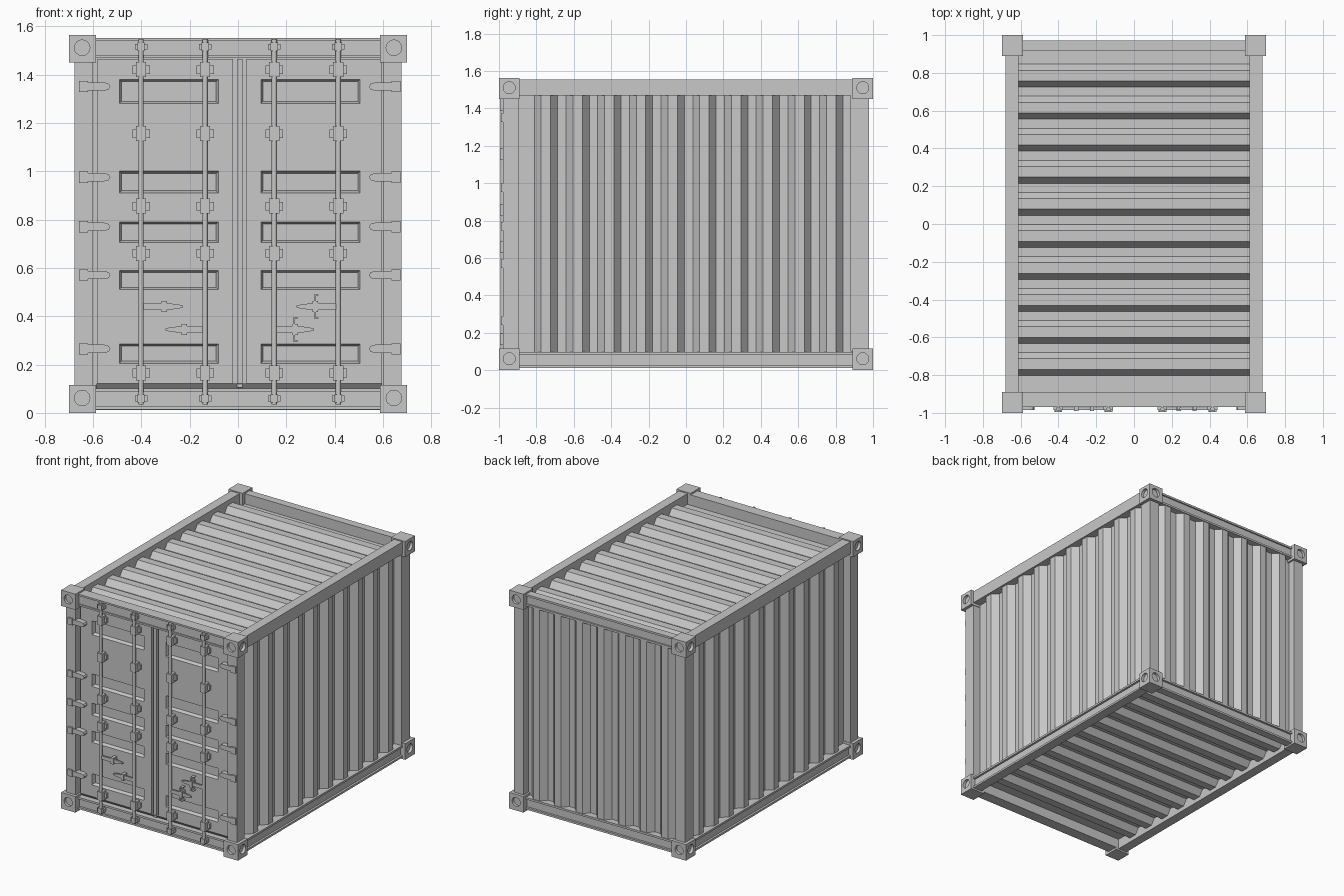
import bpy, bmesh, math
from mathutils import Matrix, Vector

cube = bpy.data.objects.get("Cube")
if cube:
    bpy.data.objects.remove(cube, do_unlink=True)

# One painted-steel colour for everything
GREY = (0.58, 0.58, 0.58, 1)
steel = bpy.data.materials.new("grey_steel")
steel.use_nodes = True
steel.diffuse_color = GREY
steel.node_tree.nodes["Principled BSDF"].inputs["Base Color"].default_value = GREY


def finish(name, bm, recalc=True):
    if recalc:
        bmesh.ops.recalc_face_normals(bm, faces=bm.faces[:])
    mesh = bpy.data.meshes.new(name)
    bm.to_mesh(mesh)
    bm.free()
    mesh.materials.append(steel)
    obj = bpy.data.objects.new(name, mesh)
    bpy.context.collection.objects.link(obj)
    return obj


def add_box(bm, x, y, z):
    """Box from (low, high) pairs; a pair may be given in either order."""
    pairs = [sorted(p) for p in (x, y, z)]
    mid = Vector([(a + b) / 2 for a, b in pairs])
    size = [b - a for a, b in pairs]
    bmesh.ops.create_cube(bm, size=1, matrix=Matrix.Translation(mid) @ Matrix.Diagonal((*size, 1)))


def box(name, x, y, z):
    bm = bmesh.new()
    add_box(bm, x, y, z)
    return finish(name, bm)


def add_cylinder(bm, centre, radius, length, axis, sides=24):
    turn = {"x": Matrix.Rotation(math.pi / 2, 4, "Y"),
            "y": Matrix.Rotation(math.pi / 2, 4, "X"),
            "z": Matrix.Identity(4)}[axis]
    bmesh.ops.create_cone(bm, cap_ends=True, segments=sides, radius1=radius, radius2=radius,
                          depth=length, matrix=Matrix.Translation(centre) @ turn)


def prism(name, profile, place, a, b):
    """Extrude a closed 2D profile from a to b; place maps (u, v, t) to a point."""
    bm = bmesh.new()
    ends = [[bm.verts.new(place(u, v, t)) for u, v in profile] for t in (a, b)]
    n = len(profile)
    bm.faces.new(ends[0])
    bm.faces.new(ends[1])
    for i in range(n):
        j = (i + 1) % n
        bm.faces.new((ends[0][i], ends[0][j], ends[1][j], ends[1][i]))
    return finish(name, bm)


def corrugated(name, first, last, start, count, slope, flat, low, high, place, a, b):
    """Thin sheet with trapezoid ridges, swept straight from a to b."""
    period = 0.1695
    pts = [(first, low)]
    for k in range(count):
        t = start + k * period
        pts += [(t, low), (t + slope, high), (t + slope + flat, high), (t + 2 * slope + flat, low)]
    pts.append((last, low))
    bm = bmesh.new()
    rows = [[bm.verts.new(place(t, h, e)) for t, h in pts] for e in (a, b)]
    for i in range(len(pts) - 1):
        bm.faces.new((rows[0][i], rows[0][i + 1], rows[1][i + 1], rows[1][i]))
    obj = finish(name, bm)
    mod = obj.modifiers.new("thickness", "SOLIDIFY")
    mod.thickness = 0.006
    mod.offset = 0
    return obj


def channel(back, out, web, z0, z1, t):
    """C-shaped rail section that opens outward."""
    return [(back, z0), (out, z0), (out, z0 + t), (web, z0 + t),
            (web, z1 - t), (out, z1 - t), (out, z1), (back, z1)]


SIDES = (("right", -1), ("left", 1))

# Corner castings with round lifting holes in their outer faces
bm, holes = bmesh.new(), bmesh.new()
for sx in (-1, 1):
    for sy in (-1, 1):
        for z0, z1 in ((0, 0.115), (1.45, 1.563)):
            add_box(bm, (sx * 0.587, sx * 0.70), (sy * 0.89, sy), (z0, z1))
            zc = (z0 + z1) / 2 + 0.004
            add_cylinder(holes, (sx * 0.70, sy * 0.945, zc), 0.032, 0.04, "x")
            add_cylinder(holes, (sx * 0.645, sy, zc), 0.032, 0.04, "y")
castings = finish("corner_castings", bm)
cutter = finish("casting_hole_cutter", holes)
cutter.hide_render = True
cut = castings.modifiers.new("holes", "BOOLEAN")
cut.operation = "DIFFERENCE"
cut.solver = "EXACT"
cut.object = cutter
bpy.context.view_layer.update()
cut_mesh = bpy.data.meshes.new_from_object(castings.evaluated_get(bpy.context.evaluated_depsgraph_get()))
castings.modifiers.clear()
castings.data = cut_mesh
bpy.data.objects.remove(cutter, do_unlink=True)

# Posts, side rails and corrugated side walls
for side, s in SIDES:
    box(side + "_front_post", (s * 0.60, s * 0.677), (-0.978, -0.893), (0.1, 1.47))
    box(side + "_back_post", (s * 0.60, s * 0.677), (0.88, 0.978), (0.1, 1.47))
    box(side + "_top_rail", (s * 0.612, s * 0.68), (-0.9, 0.9), (1.468, 1.555))
    prism(side + "_bottom_rail", channel(0.61, 0.68, 0.665, 0.012, 0.098, 0.014),
          lambda u, v, t: (s * u, t, v), -0.9, 0.9)
    corrugated(side + "_wall", -0.9, 0.89, -0.81, 10, 0.037, 0.048, 0.618, 0.662,
               lambda t, h, e: (s * h, t, e), 0.09, 1.475)

# Back wall and its rails
corrugated("back_wall", -0.605, 0.605, -0.57, 7, 0.037, 0.048, 0.922, 0.963,
           lambda t, h, e: (t, h, e), 0.09, 1.475)
prism("back_header", channel(0.915, 0.972, 0.962, 1.468, 1.552, 0.014),
      lambda u, v, t: (t, u, v), -0.59, 0.59)
prism("back_sill", channel(0.915, 0.972, 0.957, 0.012, 0.098, 0.014),
      lambda u, v, t: (t, u, v), -0.59, 0.59)

# Roof and underside
corrugated("roof", -0.9, 0.92, -0.80, 10, 0.032, 0.055, 1.475, 1.518,
           lambda t, h, e: (e, t, h), -0.615, 0.615)
corrugated("floor", -0.9, 0.92, -0.80, 10, 0.032, 0.055, 0.088, 0.045,
           lambda t, h, e: (e, t, h), -0.615, 0.615)

# Front frame
prism("front_header", channel(-0.89, -0.968, -0.96, 1.468, 1.552, 0.012),
      lambda u, v, t: (t, u, v), -0.59, 0.59)
prism("front_sill", channel(-0.89, -0.97, -0.955, 0.015, 0.10, 0.014),
      lambda u, v, t: (t, u, v), -0.59, 0.59)
prism("door_bottom_lip", [(-0.95, 0.122), (-0.93, 0.10), (-0.905, 0.10), (-0.905, 0.122)],
      lambda u, v, t: (t, u, v), -0.585, 0.595)
box("door_core", (-0.6, 0.6), (-0.92, -0.905), (0.1, 1.47))

# Doors, hinged outside and meeting just off the middle line
MID = 0.007
PANELS = ((0.205, 0.285), (0.51, 0.59), (0.705, 0.79), (0.91, 1.0), (1.28, 1.38))
box("door_seal", (MID - 0.012, MID + 0.012), (-0.947, -0.915), (0.105, 1.465))


def door(name, s):
    xs = sorted(MID + s * d for d in (0.028, 0.088, 0.498, 0.588))
    zs = [0.122] + [z for pair in PANELS for z in pair] + [1.465]
    bm = bmesh.new()
    grid = [[bm.verts.new((x, -0.95, z)) for x in xs] for z in zs]
    recesses = []
    for r in range(len(zs) - 1):
        for c in range(3):
            f = bm.faces.new((grid[r][c], grid[r][c + 1], grid[r + 1][c + 1], grid[r + 1][c]))
            if c == 1 and r % 2:
                recesses.append(f)
    bm.normal_update()
    # Door edges folded back to the core
    rim = [e for e in bm.edges if e.is_boundary]
    new = bmesh.ops.extrude_edge_only(bm, edges=rim)["geom"]
    bmesh.ops.translate(bm, verts=[v for v in new if isinstance(v, bmesh.types.BMVert)], vec=(0, 0.035, 0))
    bm.normal_update()
    bmesh.ops.inset_individual(bm, faces=recesses, thickness=0.013, depth=-0.024)
    finish(name, bm, recalc=False)


def handle(name, s, pivot, tip, z):
    """Tapered locking handle with a hub, swinging from its rod."""
    at = lambda k: MID + s * (pivot + (tip - pivot) * k)
    prism(name, [(at(0), z - 0.012), (at(0.55), z - 0.014), (at(0.85), z - 0.01), (at(1), z - 0.004),
                 (at(1), z + 0.004), (at(0.85), z + 0.01), (at(0.55), z + 0.014), (at(0), z + 0.012)],
          lambda u, v, t: (u, t, v), -0.984, -0.972)
    box(name + "_hub", (at(0.53) - 0.011, at(0.53) + 0.011), (-0.99, -0.945), (z - 0.022, z + 0.022))


for side, s in SIDES:
    door(side + "_door", s)
    # Locking rods with guides and end cams
    for place, d in (("inner", 0.143), ("outer", 0.408)):
        x = MID + s * d
        bm = bmesh.new()
        add_cylinder(bm, (x, -0.98, 0.79), 0.011, 1.51, "z", 16)
        rod = finish(f"{side}_{place}_rod", bm)
        for p in rod.data.polygons:
            p.use_smooth = len(p.vertices) == 4
        bm = bmesh.new()
        for z in (0.165, 0.66, 0.855, 1.155, 1.42):
            add_box(bm, (x - 0.036, x + 0.036), (-0.966, -0.945), (z - 0.018, z + 0.018))
            add_box(bm, (x - 0.021, x + 0.021), (-0.994, -0.945), (z - 0.031, z + 0.031))
        finish(f"{side}_{place}_rod_guides", bm)
        bm = bmesh.new()
        for z in (0.06, 1.515):
            add_box(bm, (x - 0.026, x + 0.026), (-0.985, -0.955), (z - 0.012, z + 0.012))
            add_box(bm, (x - 0.015, x + 0.015), (-0.994, -0.955), (z - 0.017, z + 0.017))
        finish(f"{side}_{place}_rod_cams", bm)
    handle(side + "_upper_handle", s, 0.40, 0.235, 0.44)
    handle(side + "_lower_handle", s, 0.143, 0.307, 0.345)
    # Hinges
    for i, z in enumerate((0.265, 0.57, 0.77, 0.975, 1.35)):
        at = lambda d: MID + s * d
        box(f"{side}_hinge_block_{i + 1}", (at(0.628), at(0.665)), (-0.99, -0.97), (z - 0.023, z + 0.023))
        prism(f"{side}_hinge_strap_{i + 1}",
              [(at(0.64), z - 0.017), (at(0.56), z - 0.017), (at(0.542), z - 0.012), (at(0.535), z),
               (at(0.542), z + 0.012), (at(0.56), z + 0.017), (at(0.64), z + 0.017)],
              lambda u, v, t: (u, t, v), -0.986, -0.945)

# Padlock hooks beside the handles of the left door
for name, x, z in (("upper", 0.318, 0.44), ("lower", 0.232, 0.345)):
    bm = bmesh.new()
    add_box(bm, (x - 0.004, x + 0.004), (-0.985, -0.945), (z - 0.05, z + 0.05))
    for dz in (-0.05, 0.046):
        add_box(bm, (x, x + 0.016), (-0.985, -0.945), (z + dz, z + dz + 0.004))
    finish(name + "_padlock_hook", bm)
